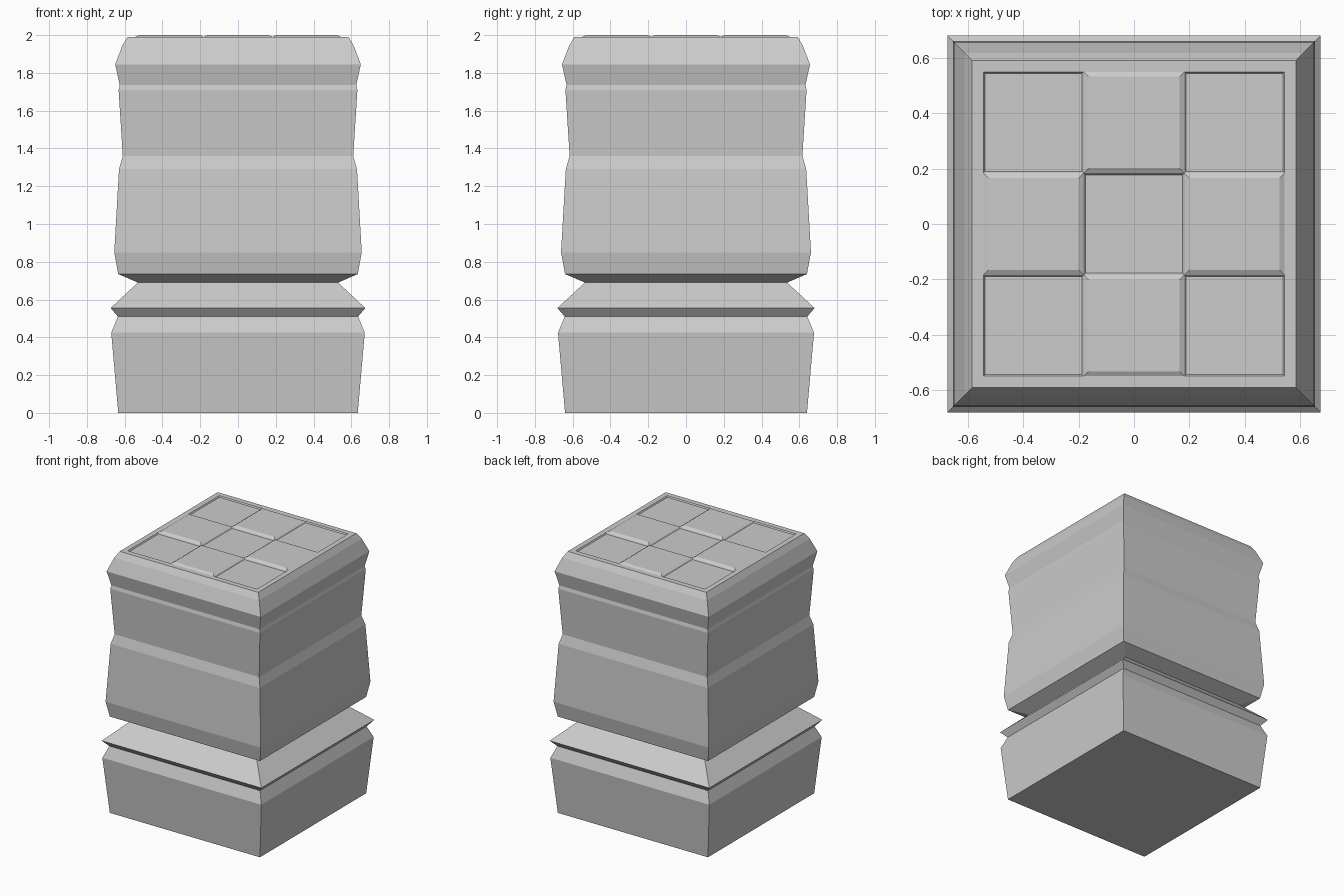
import bpy
import bmesh

# Remove the default object
cube = bpy.data.objects.get("Cube")
if cube:
    bpy.data.objects.remove(cube, do_unlink=True)

# Stone colour
stone = bpy.data.materials.new("grey_stone")
stone.use_nodes = True
grey = (0.6, 0.6, 0.6, 1)
stone.diffuse_color = grey
stone.node_tree.nodes["Principled BSDF"].inputs["Base Color"].default_value = grey

# Pillar outline from the ground up: half width, height
PROFILE = [
    (0.634, 0), (0.671, 0.425), (0.636, 0.51), (0.674, 0.555), (0.53, 0.69),
    (0.634, 0.735), (0.655, 0.85), (0.63, 1.29), (0.61, 1.36), (0.632, 1.71),
    (0.626, 1.735), (0.65, 1.845), (0.612, 1.945), (0.585, 1.99),
]
DEPTH = 1.01            # slightly deeper than wide
TOP = 1.99
LINES = (-0.545, -0.182, 0.182, 0.545)


def square(bm, half, z):
    return [bm.verts.new((x * half, y * half * DEPTH, z))
            for x, y in ((-1, -1), (1, -1), (1, 1), (-1, 1))]


def bridge(bm, low, high):
    n = len(low)
    for i in range(n):
        j = (i + 1) % n
        bm.faces.new((low[i], low[j], high[j], high[i]))


bm = bmesh.new()

# Stacked mouldings of the body
rings = [square(bm, half, z) for half, z in PROFILE]
bm.faces.new(rings[0][::-1])
for low, high in zip(rings, rings[1:]):
    bridge(bm, low, high)

# Grid of corners on the cap, with a flat rim around it
grid = [[bm.verts.new((x, y * DEPTH, TOP)) for y in LINES] for x in LINES]
a, b, c, d = rings[-1]
sides = [
    (a, b, [grid[i][0] for i in range(4)]),
    (b, c, grid[3]),
    (c, d, [grid[i][3] for i in reversed(range(4))]),
    (d, a, grid[0][::-1]),
]
for start, end, inner in sides:
    bm.faces.new([start, end] + inner[::-1])

# Checkered tiles, alternately raised and sunken
for i in range(3):
    for j in range(3):
        cell = [grid[i][j], grid[i + 1][j], grid[i + 1][j + 1], grid[i][j + 1]]
        raised = (i + j) % 2 == 1
        inset = 0.018 if raised else 0.006
        height = 2.0 if raised else 1.981
        mid_x = sum(v.co.x for v in cell) / 4
        mid_y = sum(v.co.y for v in cell) / 4
        tile = []
        for v in cell:
            sx = 1 if v.co.x > mid_x else -1
            sy = 1 if v.co.y > mid_y else -1
            tile.append(bm.verts.new((v.co.x - sx * inset, v.co.y - sy * inset, height)))
        bridge(bm, cell, tile)
        bm.faces.new(tile)

bmesh.ops.recalc_face_normals(bm, faces=bm.faces)
mesh = bpy.data.meshes.new("stone_pillar")
bm.to_mesh(mesh)
bm.free()
mesh.materials.append(stone)
pillar = bpy.data.objects.new("stone_pillar", mesh)
bpy.context.collection.objects.link(pillar)
